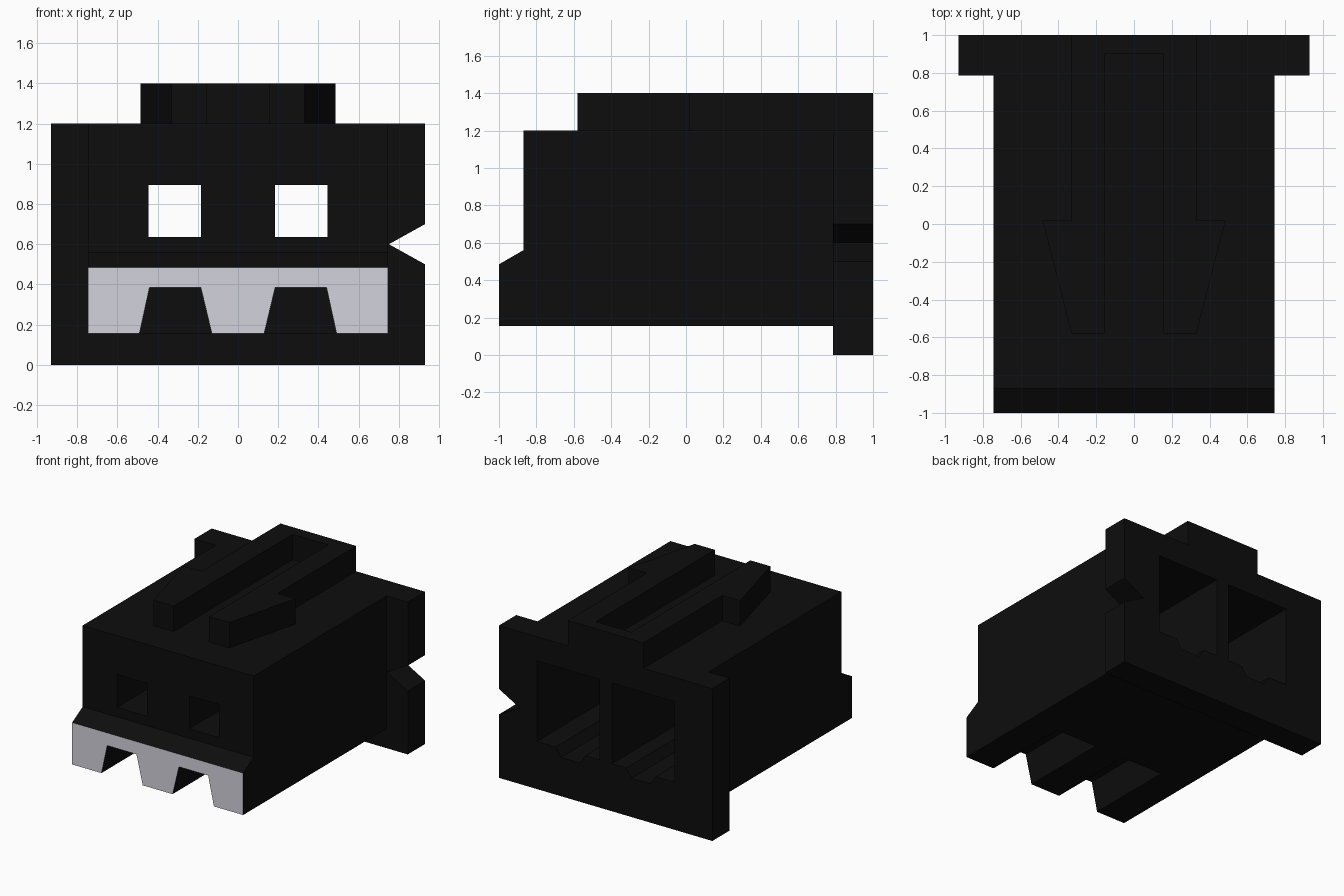
import bpy, bmesh

if "Cube" in bpy.data.objects:
    bpy.data.objects.remove(bpy.data.objects["Cube"])


def prism(name, points, axis, lo, hi):
    """Extrude a 2D outline along an axis; points hold the other two coordinates."""
    def place(p, t):
        return {'x': (t, p[0], p[1]), 'y': (p[0], t, p[1]), 'z': (p[0], p[1], t)}[axis]
    bm = bmesh.new()
    a = [bm.verts.new(place(p, lo)) for p in points]
    b = [bm.verts.new(place(p, hi)) for p in points]
    bm.faces.new(a)
    bm.faces.new(b[::-1])
    n = len(points)
    for i in range(n):
        j = (i + 1) % n
        bm.faces.new((a[j], a[i], b[i], b[j]))
    bmesh.ops.recalc_face_normals(bm, faces=bm.faces)
    mesh = bpy.data.meshes.new(name)
    bm.to_mesh(mesh)
    bm.free()
    ob = bpy.data.objects.new(name, mesh)
    bpy.context.collection.objects.link(ob)
    return ob


def material(name, color):
    m = bpy.data.materials.new(name)
    m.diffuse_color = (*color, 1)
    m.use_nodes = True
    m.node_tree.nodes["Principled BSDF"].inputs["Base Color"].default_value = m.diffuse_color
    return m


# Main body: side profile with the stepped lower lip
body = prism("connector_housing",
             [(-1, .155), (-1, .485), (-.87, .56), (-.87, 1.2), (.9, 1.2), (.9, .155)],
             'x', -.745, .745)

# Rear flange with a V notch on the right edge
flange = prism("rear_flange",
               [(-.93, 0), (.93, 0), (.93, .5), (.75, .6), (.93, .7), (.93, 1.2), (-.93, 1.2)],
               'y', .785, 1)

# Top latch rails: barbed on the outside, bridged at the back
half = [(.155, .9), (.155, -.58), (.33, -.58), (.485, .02), (.33, .02), (.33, 1)]
rails = prism("latch_rails", half + [(-x, y) for x, y in reversed(half)], 'z', 1.1, 1.4)

added, cutters = [flange, rails], []
for s in (-1, 1):
    def flip(pts):
        return [(s * x, z) for x, z in pts]
    # Square pin window in the front
    cutters.append(prism("pin_window", flip([(.185, .635), (.445, .635), (.445, .895), (.185, .895)]),
                         'y', -1.1, .1))
    # Rear terminal cavity with a keyway in its floor
    cutters.append(prism("terminal_cavity",
                         flip([(.055, .375), (.18, .375), (.225, .305), (.39, .305), (.435, .375),
                               (.60, .375), (.60, 1.01), (.055, 1.01)]), 'y', -.2, 1.1))
    # Tapered slot under the front lip
    cutters.append(prism("lip_slot", flip([(.106, .055), (.512, .055), (.44, .385), (.185, .385)]),
                         'y', -1.1, -.28))

# Combine into one solid
for ops, kind in ((added, 'UNION'), (cutters, 'DIFFERENCE')):
    for ob in ops:
        mod = body.modifiers.new(ob.name, 'BOOLEAN')
        mod.operation, mod.object, mod.solver = kind, ob, 'EXACT'
        ob.hide_render = True
dg = bpy.context.evaluated_depsgraph_get()
solid = bpy.data.meshes.new_from_object(body.evaluated_get(dg))
body.modifiers.clear()
body.data = solid
for ob in added + cutters:
    bpy.data.objects.remove(ob)

# Black plastic with a pale front lip face
solid.materials.clear()
solid.materials.append(material("black_plastic", (.004, .004, .004)))
solid.materials.append(material("pale_lip", (.65, .645, .72)))
for p in solid.polygons:
    p.use_smooth = False
    p.material_index = int(p.normal.y < -.9 and p.center.y < -.99)
